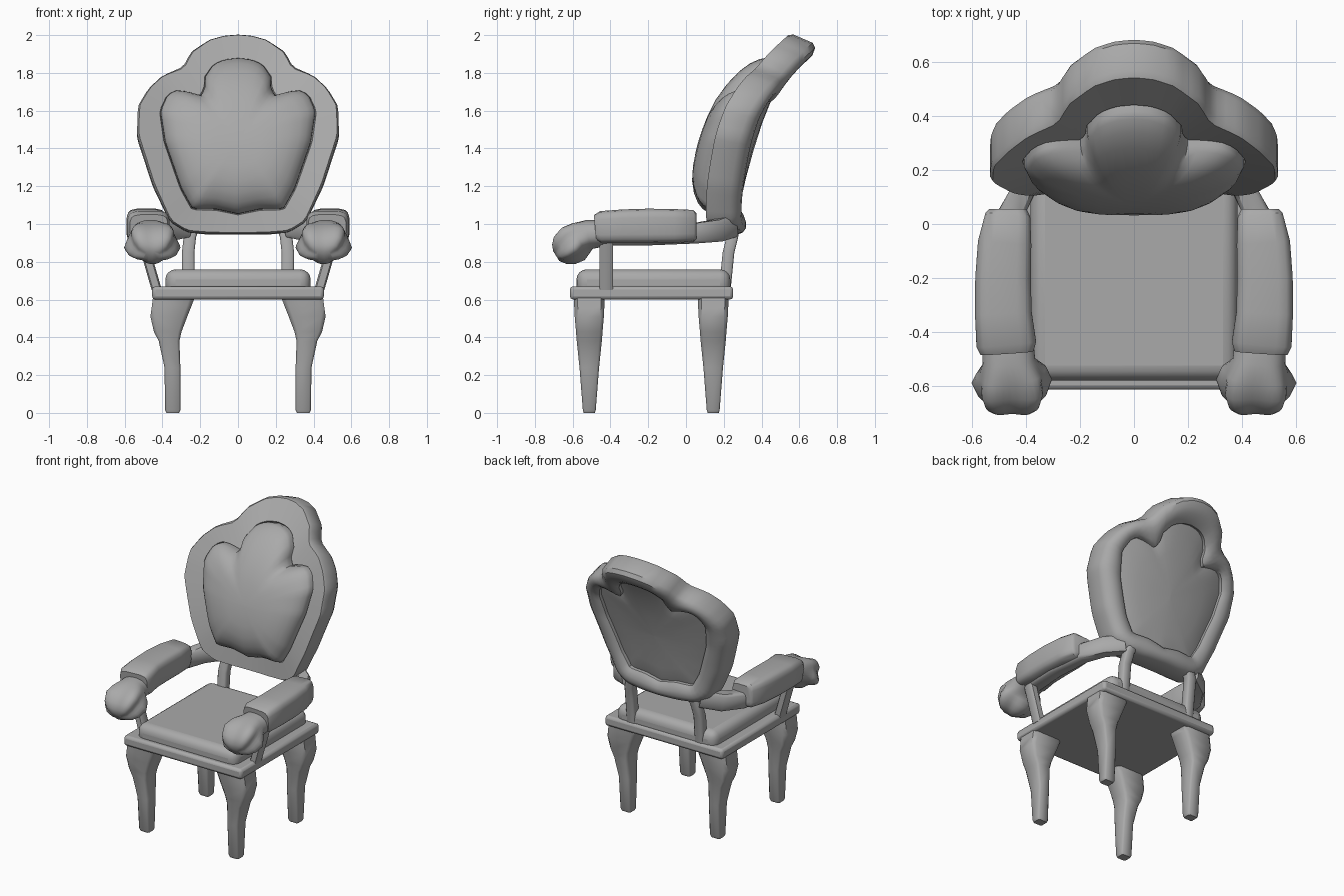
import bpy, math
from mathutils import Vector as V

if "Cube" in bpy.data.objects:
    bpy.data.objects.remove(bpy.data.objects["Cube"])

GREY = bpy.data.materials.new("dark_grey")
GREY.diffuse_color = (.4, .4, .4, 1)
GREY.use_nodes = True
GREY.node_tree.nodes["Principled BSDF"].inputs["Base Color"].default_value = GREY.diffuse_color


def make(name, verts, faces, mirror=False, smooth=35):
    me = bpy.data.meshes.new(name)
    me.from_pydata([tuple(v) for v in verts], [], faces)
    me.materials.append(GREY)
    ob = bpy.data.objects.new(name, me)
    bpy.context.collection.objects.link(ob)
    bpy.ops.object.select_all(action='DESELECT')
    bpy.context.view_layer.objects.active = ob
    ob.select_set(True)
    bpy.ops.object.mode_set(mode='EDIT')
    bpy.ops.mesh.select_all(action='SELECT')
    bpy.ops.mesh.normals_make_consistent(inside=False)
    bpy.ops.object.mode_set(mode='OBJECT')
    bpy.ops.object.shade_smooth_by_angle(angle=math.radians(smooth))
    if mirror:
        ob.modifiers.new("mirror", 'MIRROR').use_mirror_merge = False
    return ob


def skin(rings, close=False):
    """Faces joining equal rings of vertices."""
    n, m = len(rings[0]), len(rings)
    verts = [p for r in rings for p in r]
    faces = [(i * n + j, i * n + (j + 1) % n, (i + 1) % m * n + (j + 1) % n, (i + 1) % m * n + j)
             for i in range(m if close else m - 1) for j in range(n)]
    if not close:
        faces += [tuple(range(n)), tuple(range((m - 1) * n, m * n))]
    return verts, faces


def sweep(name, path, up, n=8, power=0.4, lobes=0.0, flat=False, smooth=50):
    """Path points are (x, y, z, half width, half height)."""
    rings = []
    for i, (x, y, z, w, h) in enumerate(path):
        t = V(path[min(i + 1, len(path) - 1)][:3]) - V(path[max(i - 1, 0)][:3])
        t = V((0, 0, 1)) if flat else t.normalized()
        side = V(up).cross(t).normalized()
        nor = t.cross(side)
        k = lobes * min(1, max(0, i - 1) / 2)
        ring = []
        for j in range(n):
            a = 2 * math.pi * (j + .5) / n
            c, s = math.cos(a), math.sin(a)
            r = 1 + k * math.cos(5 * a + math.pi / 2)
            ring.append(V((x, y, z)) + side * w * r * math.copysign(abs(c) ** power, c)
                        + nor * h * r * math.copysign(abs(s) ** power, s))
        rings.append(ring)
    return make(name, *skin(rings), mirror=True, smooth=smooth)


def box(name, x, y0, y1, z0, z1, bevel, seg):
    bpy.ops.mesh.primitive_cube_add(size=1, location=(0, (y0 + y1) / 2, (z0 + z1) / 2))
    ob = bpy.context.object
    ob.name = name
    ob.data.materials.append(GREY)
    ob.scale = (2 * x, y1 - y0, z1 - z0)
    bpy.ops.object.transform_apply(location=False, rotation=False)
    b = ob.modifiers.new("bevel", 'BEVEL')
    b.width, b.segments = bevel, seg
    bpy.ops.object.shade_smooth_by_angle(angle=math.radians(35))


# Seat
box("seat_frame", .455, -.615, .25, .6, .67, .018, 2)
box("seat_cushion", .385, -.58, .235, .62, .76, .055, 4)

# Legs
for name, y in (("front_leg", -.512), ("rear_leg", .144)):
    sweep(name, [(.345, y, 0, .034, .03), (.345, y, .015, .042, .035), (.347, y, .24, .043, .053),
                 (.365, y, .38, .056, .068), (.372, y, .43, .075, .072), (.366, y, .51, .1, .079),
                 (.35, y, .57, .108, .082), (.34, y, .61, .113, .083)],
          (0, 1, 0), power=.3, flat=True)

# Arm posts
sweep("front_arm_post", [(.43, -.422, .65, .028, .038), (.505, -.422, .91, .028, .038)], (0, 1, 0), flat=True)
sweep("rear_post", [(.262, .205, .65, .034, .032), (.264, .225, .85, .034, .032),
                    (.255, .245, .93, .034, .032), (.23, .255, 1.0, .034, .032)], (0, 1, 0), flat=True)

# Arms: rail, pad and carved paw
sweep("arm_rail", [(.28, .235, .99, .045, .062), (.39, .165, .965, .045, .06), (.455, .04, .95, .05, .055),
                   (.485, -.2, .938, .055, .053), (.47, -.46, .935, .06, .05)], (0, 0, 1))
sweep("arm_pad", [(.468, .055, .99, .07, .068), (.468, .035, .99, .084, .085), (.48, -.07, .99, .1, .09),
                  (.486, -.2, .99, .104, .092), (.485, -.33, .988, .106, .09),
                  (.474, -.445, .983, .112, .086), (.472, -.475, .98, .1, .07)],
      (0, 0, 1), n=16, power=.45, smooth=40)
sweep("arm_paw", [(.468, -.44, .95, .095, .07), (.464, -.51, .945, .098, .078), (.456, -.555, .928, .128, .09),
                  (.453, -.6, .9, .138, .1), (.452, -.645, .865, .12, .088),
                  (.452, -.672, .842, .09, .062), (.452, -.688, .832, .045, .03)],
      (0, 0, 1), n=40, power=.9, lobes=.12, smooth=60)

# Backrest: outlines (half, bottom to top) wrapped on a backward curve
CZ, N = 1.4, 96
OUTER = [(0, .945), (.15, .945), (.27, .955), (.36, 1.01), (.45, 1.2), (.535, 1.46), (.53, 1.61),
         (.475, 1.7), (.4, 1.765), (.29, 1.81), (.25, 1.885), (.15, 1.95), (.07, 1.972), (0, 1.977)]
INNER = [(0, 1.05), (.12, 1.075), (.24, 1.075), (.3, 1.18), (.385, 1.42), (.41, 1.58), (.37, 1.665),
         (.32, 1.685), (.25, 1.675), (.2, 1.655), (.175, 1.69), (.173, 1.75), (.13, 1.81), (.07, 1.835), (0, 1.842)]
SPINE = [(.94, .225), (1.1, .235), (1.25, .265), (1.4, .305), (1.57, .36), (1.74, .435), (1.85, .515), (1.95, .605)]


def spine(z):
    for (z0, y0), (z1, y1) in zip(SPINE, SPINE[1:]):
        if z <= z1:
            break
    return y0 + (y1 - y0) * (z - z0) / (z1 - z0)


def wrap(x, z, d):
    """Place outline point on the curved back, d behind it; the sides bend forward."""
    a = .55 * math.atan((spine(z + .07) - spine(z - .07)) / .14)
    y = sum(spine(z + k) for k in (-.04, 0, .04)) / 3 - .085 * (x / .53) ** 2
    return V((x, y + d * math.cos(a), z - d * math.sin(a)))


def outline(half):
    pts = []
    for i in range(N):
        a = 2 * math.pi * i / N - math.pi / 2
        c, s = math.cos(a), math.sin(a)
        d = V((abs(c), s))
        for p, q in zip(half, half[1:]):
            p, q = V((p[0], p[1] - CZ)), V((q[0], q[1] - CZ))
            if math.atan2(d.y, d.x) <= math.atan2(q.y, q.x) + 1e-6:
                break
        e = q - p
        r = (p.x * e.y - p.y * e.x) / (d.x * e.y - d.y * e.x)
        pts.append((r * c, r * s))
    return pts


outer, inner = outline(OUTER), outline(INNER)
section = [(0, .045), (0, -.065), (.07, -.085), (.95, -.08), (1, -.06), (1, .06),
           (.85, .076), (.6, .088), (.35, .09), (.12, .075)]
make("back_frame", *skin([[wrap(o[0] + (i[0] - o[0]) * s, CZ + o[1] + (i[1] - o[1]) * s, d)
                           for o, i in zip(outer, inner)] for s, d in section], close=True), smooth=40)


def dome(name, levels):
    """Nested outlines that relax towards an ellipse at the middle."""
    rings = []
    for t, d in levels:
        ring = []
        for x, z in inner:
            k = min(1, t) ** 2
            r = math.hypot(x, z)
            r = (r * k + .36 * (1 - k)) / r * t
            ring.append(wrap(x * r, CZ + z * r, d))
        rings.append(ring)
    make(name, *skin(rings), smooth=50)


dome("back_cushion", [(1, -.03), (1, -.1), (.98, -.12), (.93, -.148), (.85, -.175), (.72, -.203),
                      (.55, -.225), (.35, -.237), (.15, -.242), (.02, -.243)])
dome("back_panel", [(1.02, -.02), (1.02, .035), (.9, .045), (.7, .05), (.4, .052), (.02, .053)])
